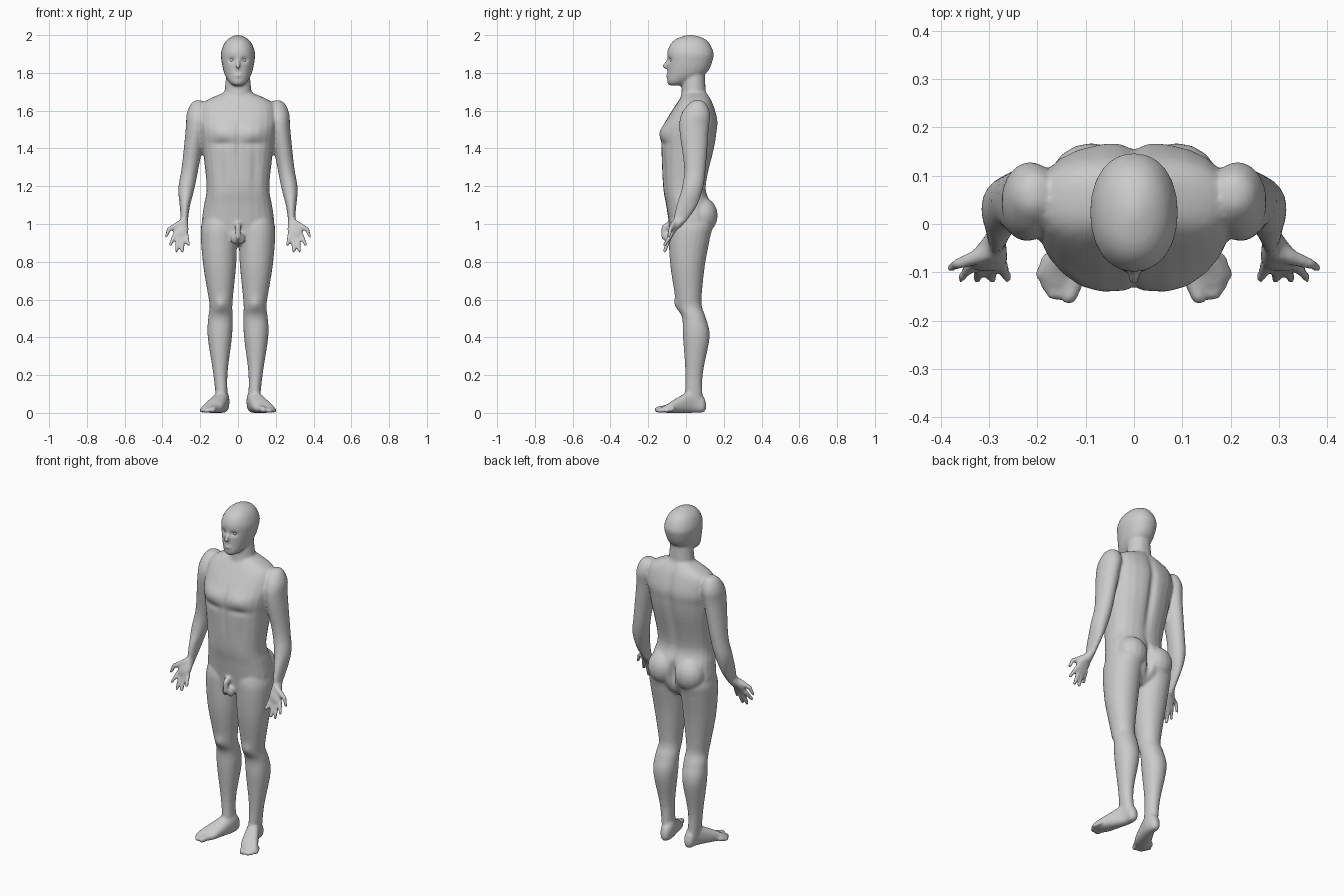
import bpy, bmesh, math
from mathutils import Vector

if "Cube" in bpy.data.objects:
    bpy.data.objects.remove(bpy.data.objects["Cube"])

bm = bmesh.new()
SIDES = 24


def spline(rows, steps=5):
    """Catmull-Rom interpolation through rows of numbers."""
    out = []
    for i in range(len(rows) - 1):
        a, b, c, d = rows[max(i - 1, 0)], rows[i], rows[i + 1], rows[min(i + 2, len(rows) - 1)]
        for k in range(steps):
            t = k / steps
            out.append([0.5 * (2 * q + (r - p) * t + (2 * p - 5 * q + 4 * r - s) * t * t
                               + (3 * q - p - 3 * r + s) * t ** 3) for p, q, r, s in zip(a, b, c, d)])
    return out + [list(rows[-1])]


def bridge(rings, mirror=True):
    """Closed skin over rings of points, repeated on the other side."""
    for side in ((1, -1) if mirror else (1,)):
        loops = [[bm.verts.new((side * x, y, z)) for x, y, z in ring] for ring in rings]
        for r, q in zip(loops, loops[1:]):
            for i in range(len(r)):
                j = (i + 1) % len(r)
                bm.faces.new((r[i], r[j], q[j], q[i]))
        bm.faces.new(loops[0][::-1])
        bm.faces.new(loops[-1])


def loft(rows, power=2.0, along="z", mirror=True):
    """Rows: position on the axis, then low and high limits of both cross directions."""
    rings = []
    for s, a0, a1, b0, b1 in spline(rows):
        ring = []
        for i in range(SIDES):
            t = 2 * math.pi * i / SIDES
            c, n = math.cos(t), math.sin(t)
            a = (a0 + a1) / 2 + (a1 - a0) / 2 * math.copysign(abs(c) ** (2 / power), c)
            b = (b0 + b1) / 2 + (b1 - b0) / 2 * math.copysign(abs(n) ** (2 / power), n)
            ring.append((a, b, s) if along == "z" else (a, s, b))
        rings.append(ring)
    bridge(rings, mirror)


def centred(rows, power):
    """Loft across the middle: height, half width, front, back."""
    loft([(z, -w, w, f, b) for z, w, f, b in rows], power, mirror=False)


def blob(center, radii):
    """Ellipsoid made of level rings."""
    rows = []
    for k in range(11):
        t = math.pi * (k + .4) / 10.8
        s = math.sin(t)
        rows.append([(center[0] + radii[0] * s * math.cos(u * math.pi / 8),
                      center[1] + radii[1] * s * math.sin(u * math.pi / 8),
                      center[2] - radii[2] * math.cos(t)) for u in range(16)])
    bridge(rows, center[0] != 0)


def digit(start, end, r0, r1):
    """Tapered rod with round ends."""
    a, b = Vector(start), Vector(end)
    axis = (b - a).normalized()
    u = axis.orthogonal().normalized()
    w = axis.cross(u)
    rings = []
    for k in range(10):
        p, r, t = (a, r0, -1.4 + .35 * k) if k < 5 else (b, r1, .35 * (k - 5))
        mid, rad = p + axis * r * math.sin(t), r * math.cos(t)
        rings.append([mid + rad * (u * math.cos(i * math.pi / 6) + w * math.sin(i * math.pi / 6))
                      for i in range(12)])
    bridge(rings, start[0] != 0)


# Torso
centred([(.89, .06, -.05, .07), (.93, .15, -.08, .11), (1.0, .19, -.09, .14), (1.1, .18, -.105, .135),
         (1.2, .166, -.122, .106), (1.4, .187, -.132, .15), (1.48, .197, -.135, .163),
         (1.55, .205, -.105, .168), (1.64, .185, -.048, .142), (1.695, .075, -.01, .11)], 2.45)

# Neck and head
centred([(1.58, .09, -.05, .13), (1.69, .073, -.025, .108), (1.82, .06, -.02, .1)], 2)
centred([(1.733, .022, -.085, -.02), (1.75, .046, -.099, .015), (1.8, .074, -.099, .11),
         (1.88, .09, -.099, .145), (1.92, .087, -.097, .142), (1.96, .07, -.076, .121),
         (1.985, .044, -.042, .09), (2.0, .012, .01, .04)], 2.15)

# Nose and lips
digit((0, -.094, 1.872), (0, -.113, 1.834), .008, .012)
blob((0, -.096, 1.785), (.023, .01, .009))

# Legs and seat
loft([(1.08, .03, .165, -.06, .1), (1.0, .003, .193, -.088, .14), (.93, .004, .197, -.092, .128),
      (.78, .01, .184, -.083, .1), (.62, .026, .158, -.058, .083), (.56, .03, .15, -.046, .085),
      (.5, .028, .158, -.02, .106), (.4, .032, .16, -.016, .125), (.2, .056, .13, -.003, .088),
      (.04, .052, .113, -.01, .09)], 2.1)
blob((.088, .088, 1.045), (.088, .08, .095))

# Feet: depth, inner, outer, bottom, top
loft([(.106, .068, .088, .02, .05), (.09, .052, .106, .003, .09), (.04, .046, .118, 0, .122),
      (-.05, .068, .168, 0, .078), (-.1, .088, .195, 0, .046), (-.128, .108, .185, .004, .032)],
     2.4, along="y")
digit((.118, -.11, .025), (.134, -.15, .017), .017, .017)
for i in range(4):
    x, y = .16 + .011 * i, -.148 + .0045 * i * (i + .2)
    digit((x - .014, y + .035, .02), (x, y, .012), .012, .012)

# Arms
loft([(1.655, .195, .222, .04, .08), (1.635, .165, .25, .012, .108), (1.58, .155, .272, -.025, .128),
      (1.5, .17, .277, -.035, .12), (1.3, .208, .298, -.01, .105), (1.19, .23, .316, -.022, .09),
      (1.1, .253, .309, -.05, .06), (1.03, .264, .304, -.066, .014), (.98, .266, .315, -.08, -.03)])

# Palms, fingers and thumbs
loft([(1.03, .267, .303, -.064, .0), (.965, .262, .34, -.094, -.05), (.925, .272, .338, -.098, -.076)], 2.4)
for i in range(4):
    drop = .89 - .038 * math.sin(i * math.pi / 3)
    digit((.273 + .021 * i, -.082, .94), (.262 + .032 * i, -.113, drop), .0125, .0095)
digit((.3, -.06, 1.005), (.365, -.083, .973), .019, .012)
digit((.365, -.083, .973), (.38, -.09, .935), .012, .009)

# Groin
digit((0, -.085, 1.0), (0, -.114, .982), .017, .016)
digit((0, -.114, .982), (0, -.116, .93), .016, .015)
blob((.016, -.09, .922), (.02, .024, .03))

# Fuse all the parts into one skin
bmesh.ops.recalc_face_normals(bm, faces=bm.faces)
mesh = bpy.data.meshes.new("body_parts")
bm.to_mesh(mesh)
bm.free()
body = bpy.data.objects.new("body", mesh)
bpy.context.collection.objects.link(body)
remesh = body.modifiers.new("fuse", "REMESH")
remesh.mode, remesh.voxel_size = "VOXEL", .008
relax = body.modifiers.new("relax", "SMOOTH")
relax.factor, relax.iterations = .5, 3
skin = bpy.data.meshes.new_from_object(body.evaluated_get(bpy.context.evaluated_depsgraph_get()))
body.modifiers.clear()
body.data = skin
points = [v.co.copy() for v in skin.vertices]


def sculpt(center, reach, push):
    """Soft push along y around a point, on both sides of the body."""
    (cx, cy, cz), (rx, ry, rz) = center, reach
    for k, (x, y, z) in enumerate(points):
        if abs(z - cz) < 2.5 * rz and abs(abs(x) - cx) < 2.5 * rx and abs(y - cy) < 2.5 * ry:
            d = ((abs(x) - cx) / rx) ** 2 + ((y - cy) / ry) ** 2 + ((z - cz) / rz) ** 2
            skin.vertices[k].co.y += push * math.exp(-d)


# Muscles and hollows
sculpt((0, .16, 1.4), (.022, .08, .25), -.018)      # spine
sculpt((0, .16, 1.03), (.016, .08, .08), -.035)     # seat cleft
sculpt((.09, -.13, 1.49), (.07, .05, .045), -.011)  # chest
sculpt((.09, -.13, 1.425), (.07, .05, .02), .008)   # below chest
sculpt((0, -.14, 1.42), (.013, .05, .15), .008)     # middle line
sculpt((.09, -.12, 1.28), (.02, .05, .12), .006)    # belly sides
sculpt((.032, -.09, 1.868), (.02, .04, .012), .013)  # eye sockets
sculpt((.09, -.05, .575), (.03, .04, .035), -.01)   # kneecaps

# Eyes
bm = bmesh.new()
blob((.032, -.071, 1.868), (.013, .013, .013))
bmesh.ops.recalc_face_normals(bm, faces=bm.faces)
eye_mesh = bpy.data.meshes.new("eyes")
bm.to_mesh(eye_mesh)
bm.free()
eyes = bpy.data.objects.new("eyes", eye_mesh)
bpy.context.collection.objects.link(eyes)

# One grey for everything
grey = bpy.data.materials.new("plain_grey")
grey.diffuse_color = (.6, .6, .6, 1)
grey.use_nodes = True
grey.node_tree.nodes["Principled BSDF"].inputs["Base Color"].default_value = grey.diffuse_color
for ob in (body, eyes):
    ob.data.materials.clear()
    ob.data.materials.append(grey)
    ob.data.polygons.foreach_set("use_smooth", [True] * len(ob.data.polygons))
    ob.data.polygons.foreach_set("material_index", [0] * len(ob.data.polygons))
    ob.data.update()
